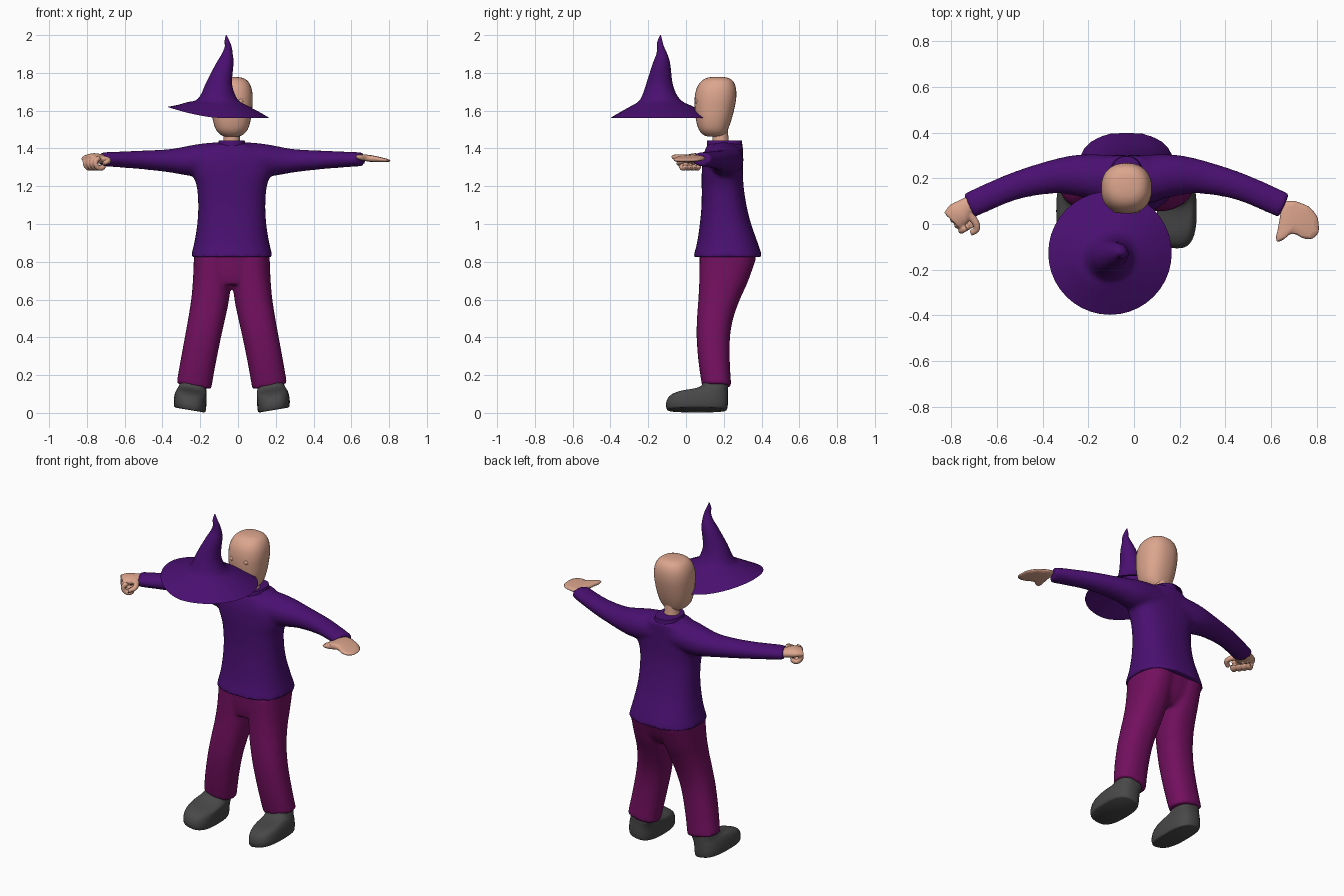
import bpy, bmesh, math
from mathutils import Vector

CX = -0.033  # body centre line


def material(name, rgb):
    m = bpy.data.materials.new(name)
    m.diffuse_color = (*rgb, 1)
    return m


PURPLE = material("purple cloth", (0.068, 0.005, 0.165))
MAGENTA = material("magenta cloth", (0.17, 0.005, 0.115))
SKIN = material("skin", (0.72, 0.38, 0.27))
GREY = material("dark grey", (0.065, 0.065, 0.065))


def spline(rows, k=4):
    """Catmull-Rom refinement of rows of numbers."""
    out = []
    for i in range(len(rows) - 1):
        a, b, c, d = (rows[max(0, min(len(rows) - 1, i + j))] for j in (-1, 0, 1, 2))
        for s in range(k):
            t = s / k
            out.append([q + 0.5 * t * (r - p + t * (2 * p - 5 * q + 4 * r - w + t * (3 * (q - r) + w - p)))
                        for p, q, r, w in zip(a, b, c, d)])
    return out + [list(rows[-1])]


def loft(bm, rings, caps=True):
    vs = [[bm.verts.new(p) for p in ring] for ring in rings]
    n = len(vs[0])
    for a, b in zip(vs, vs[1:]):
        for i in range(n):
            bm.faces.new((a[i], a[(i + 1) % n], b[(i + 1) % n], b[i]))
    if caps:
        bm.faces.new(vs[0][::-1])
        bm.faces.new(vs[-1])


def stack(bm, rows, power=2.0, tilt=0.0, n=32):
    """Loft of level rings: rows of z, centre x, half width, front y, back y."""
    rings = []
    for z, cx, hw, y0, y1 in spline(rows):
        ring = []
        for i in range(n):
            c, s = math.cos(math.tau * i / n), math.sin(math.tau * i / n)
            x = math.copysign(abs(c) ** (2 / power), c) * hw
            y = math.copysign(abs(s) ** (2 / power), s) * (y1 - y0) / 2
            ring.append((cx + x, (y0 + y1) / 2 + y, z + tilt * x))
        rings.append(ring)
    loft(bm, rings)


def tube(bm, rows, side=None, n=20):
    """Loft along a path: rows of x, y, z, side radius, up radius."""
    pts = spline(rows)
    rings = []
    for i, p in enumerate(pts):
        d = Vector(pts[min(i + 1, len(pts) - 1)][:3]) - Vector(pts[max(i - 1, 0)][:3])
        s = Vector(side) if side else d.cross(Vector((0, 0, 1)))
        s.normalize()
        u = s.cross(d).normalized()
        rings.append([Vector(p[:3]) + s * p[3] * math.cos(math.tau * j / n) + u * p[4] * math.sin(math.tau * j / n)
                      for j in range(n)])
    loft(bm, rings)


def finish(name, bm, mat, voxel=0, smooth=0, subsurf=0, angle=40):
    bmesh.ops.recalc_face_normals(bm, faces=bm.faces[:])
    me = bpy.data.meshes.new(name)
    bm.to_mesh(me)
    bm.free()
    me.materials.append(mat)
    ob = bpy.data.objects.new(name, me)
    bpy.context.collection.objects.link(ob)
    if voxel:
        r = ob.modifiers.new("merge", 'REMESH')
        r.mode, r.voxel_size, r.use_smooth_shade = 'VOXEL', voxel, True
        s = ob.modifiers.new("relax", 'SMOOTH')
        s.factor, s.iterations = 0.5, smooth
    if subsurf:
        ob.modifiers.new("round", 'SUBSURF').levels = subsurf
    bpy.ops.object.select_all(action='DESELECT')
    ob.select_set(True)
    bpy.context.view_layer.objects.active = ob
    if voxel:
        bpy.ops.object.shade_smooth()
    else:
        bpy.ops.object.shade_smooth_by_angle(angle=math.radians(angle))
    return ob


# sweater: torso and both sleeves merged
bm = bmesh.new()
stack(bm, [(0.825, CX, 0.218, 0.038, 0.405), (0.9, CX, 0.199, 0.058, 0.38), (1.0, CX, 0.183, 0.073, 0.345),
           (1.1, CX, 0.178, 0.082, 0.32), (1.2, CX, 0.186, 0.083, 0.305), (1.27, CX, 0.21, 0.083, 0.302),
           (1.34, CX, 0.22, 0.088, 0.302), (1.39, CX, 0.17, 0.1, 0.302), (1.425, CX, 0.1, 0.115, 0.3)], 2.4)
for m in (-1, 1):
    tube(bm, [(CX + m * x, y, z, a, b) for x, y, z, a, b in (
        (0, 0.2, 1.345, 0.1, 0.09), (0.12, 0.205, 1.342, 0.1, 0.088), (0.22, 0.213, 1.335, 0.09, 0.081),
        (0.33, 0.205, 1.335, 0.073, 0.062), (0.5, 0.162, 1.34, 0.06, 0.048), (0.69, 0.08, 1.343, 0.058, 0.037))])
finish("sweater", bm, PURPLE, 0.011, 8)

# collar
bm = bmesh.new()
stack(bm, [(1.39, CX, 0.085, 0.112, 0.298), (1.42, CX, 0.075, 0.11, 0.298), (1.443, CX, 0.068, 0.112, 0.296)], 2.3)
finish("collar", bm, PURPLE)

# trousers: hips and both legs merged
bm = bmesh.new()
stack(bm, [(0.68, CX, 0.12, 0.085, 0.29), (0.74, CX, 0.17, 0.075, 0.335), (0.86, CX, 0.195, 0.07, 0.38)], 2.4)
for m in (-1, 1):
    stack(bm, [(z, CX + m * x, w, a, b) for z, x, w, a, b in (
        (0.14, 0.201, 0.092, 0.085, 0.24), (0.27, 0.178, 0.092, 0.066, 0.232), (0.4, 0.153, 0.093, 0.056, 0.233),
        (0.5, 0.133, 0.095, 0.058, 0.25), (0.6, 0.115, 0.098, 0.065, 0.285), (0.7, 0.105, 0.1, 0.07, 0.33),
        (0.83, 0.1, 0.1, 0.072, 0.375))], 2.3, m * 0.17)
finish("trousers", bm, MAGENTA, 0.011, 6)

# shoes
for m, name in ((-1, "left_shoe"), (1, "right_shoe")):
    bm = bmesh.new()
    stack(bm, [(z, CX + m * x, w, a, b) for z, x, w, a, b in (
        (0.015, 0.222, 0.075, -0.095, 0.212), (0.022, 0.222, 0.083, -0.103, 0.218),
        (0.05, 0.221, 0.086, -0.106, 0.222), (0.085, 0.218, 0.084, -0.09, 0.222),
        (0.108, 0.213, 0.08, -0.045, 0.222), (0.122, 0.209, 0.075, 0.035, 0.222),
        (0.14, 0.206, 0.071, 0.08, 0.222), (0.18, 0.2, 0.07, 0.095, 0.222))], 2.7, m * 0.17)
    finish(name, bm, GREY, angle=50)

# head and neck
bm = bmesh.new()
stack(bm, [(1.462, CX, 0.03, 0.12, 0.19), (1.472, CX, 0.058, 0.092, 0.208), (1.5, CX, 0.084, 0.068, 0.222),
           (1.55, CX, 0.1, 0.053, 0.24), (1.61, CX, 0.108, 0.046, 0.256), (1.67, CX, 0.111, 0.046, 0.266),
           (1.72, CX, 0.104, 0.057, 0.264), (1.755, CX, 0.086, 0.08, 0.25), (1.773, CX, 0.058, 0.11, 0.225),
           (1.779, CX, 0.02, 0.145, 0.19)], 2.3)
finish("head", bm, SKIN, angle=60)
bm = bmesh.new()
stack(bm, [(1.4, CX, 0.055, 0.13, 0.235), (1.44, CX, 0.044, 0.14, 0.226), (1.5, CX, 0.042, 0.135, 0.222)])
finish("neck", bm, SKIN)

# eyes
for m, name in ((-1, "left_eye"), (1, "right_eye")):
    bm = bmesh.new()
    bmesh.ops.create_uvsphere(bm, u_segments=16, v_segments=10, radius=0.017)
    bmesh.ops.translate(bm, verts=bm.verts[:], vec=(CX + m * 0.045, 0.064, 1.65))
    finish(name, bm, SKIN)

# hat: rows of z, centre x, centre y, radius, brim lift
bm = bmesh.new()
rings = []
for z, x, y, r, lift in spline([
        (2.0, -0.062, -0.135, 0.002, 0), (1.965, -0.058, -0.138, 0.014, 0), (1.94, -0.052, -0.135, 0.018, 0),
        (1.9, -0.057, -0.128, 0.029, 0), (1.85, -0.07, -0.13, 0.046, 0), (1.75, -0.1, -0.14, 0.068, 0),
        (1.69, -0.106, -0.14, 0.088, 0), (1.65, -0.108, -0.135, 0.115, 0.005), (1.625, -0.108, -0.13, 0.16, 0.02),
        (1.595, -0.106, -0.127, 0.215, 0.035), (1.562, -0.105, -0.127, 0.27, 0.058)]):
    rings.append([(x + r * math.cos(a), y + r * math.sin(a), z + lift * max(0, -math.cos(a)) ** 1.5)
                  for a in (math.tau * i / 40 for i in range(40))])
loft(bm, rings, caps=False)
bm.faces.new(bm.verts[:40])
finish("hat", bm, PURPLE, angle=60)

# open hand: mitten outline with thumb, thinning to the fingertips
outline = [(0.635, 0.05), (0.655, 0.115), (0.7, 0.108), (0.77, 0.088), (0.815, 0.035), (0.82, -0.045), (0.785, -0.072),
           (0.74, -0.072), (0.69, -0.03), (0.66, -0.07), (0.615, -0.092), (0.615, -0.055), (0.628, -0.015)]
bm = bmesh.new()
layers = []
for sgn in (-1, 1):
    layers.append([(x, y, 1.352 - 0.12 * (x - 0.66) + sgn * (0.024 - 0.08 * max(0, x - 0.66)))
                   for x, y in outline])
loft(bm, layers)
finish("open_hand", bm, SKIN, subsurf=2, angle=70)

# closed hand: wrist and palm, four curled fingers, thumb
bm = bmesh.new()
tube(bm, [(-0.69, 0.1, 1.343, 0.035, 0.026), (-0.73, 0.077, 1.345, 0.04, 0.026),
          (-0.765, 0.045, 1.348, 0.055, 0.027), (-0.795, 0.015, 1.345, 0.05, 0.02)])
for i in range(4):
    bx, by = -0.805 + i * 0.018, 0.045 - i * 0.024
    tube(bm, [(bx + 0.86 * b, by + 0.5 * b, z, 0.014, 0.014) for b, z in (
        (0.02, 1.35), (0, 1.338), (-0.004, 1.318), (0.012, 1.298), (0.035, 1.296), (0.048, 1.308))],
        side=(0.5, -0.86, 0), n=12)
tube(bm, [(-0.715, 0.04, 1.345, 0.018, 0.018), (-0.69, 0.0, 1.34, 0.016, 0.016),
          (-0.69, -0.025, 1.332, 0.015, 0.015), (-0.715, -0.04, 1.32, 0.013, 0.013)], side=(0, 0, 1), n=12)
finish("closed_hand", bm, SKIN, 0.005, 3)
